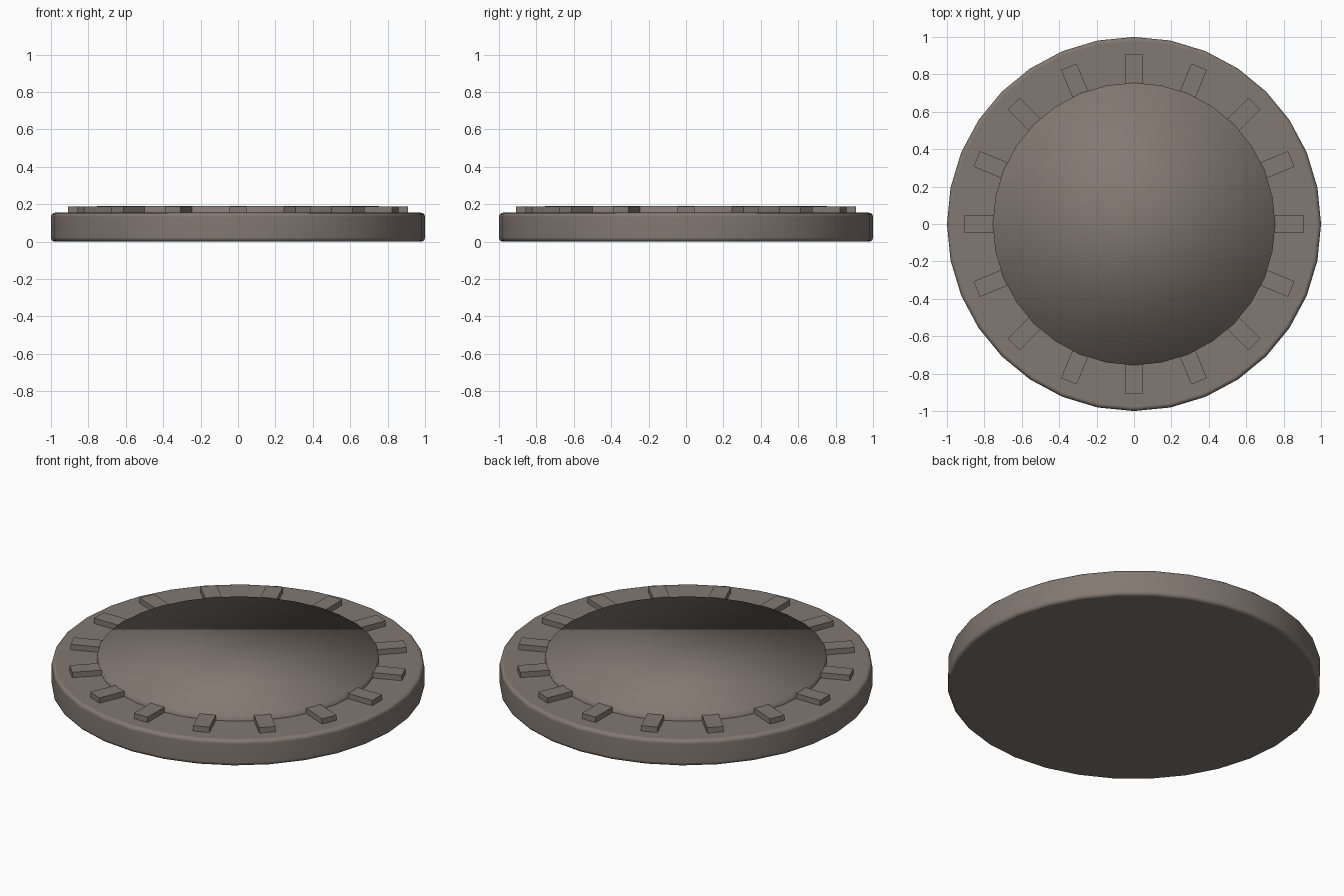
import bpy, math

if "Cube" in bpy.data.objects:
    bpy.data.objects.remove(bpy.data.objects["Cube"])

stone = bpy.data.materials.new("warm_grey_stone")
stone.diffuse_color = (0.225, 0.188, 0.165, 1.0)
stone.use_nodes = True
stone.node_tree.nodes["Principled BSDF"].inputs["Base Color"].default_value = stone.diffuse_color


def drum(name, radius, z0, z1):
    """32-sided, fully smooth-shaded cylinder between two heights."""
    bpy.ops.mesh.primitive_cylinder_add(vertices=32, radius=radius, depth=z1 - z0,
                                        location=(0, 0, (z0 + z1) / 2))
    ob = bpy.context.object
    ob.name = name
    ob.data.materials.append(stone)
    bpy.ops.object.shade_smooth()
    return ob


# Base plate with softly rounded rims and flat faces
base = drum("base_plate", 1.0, 0.0, 0.155)
bevel = base.modifiers.new("rounded_rim", 'BEVEL')
bevel.width = 0.022
bevel.segments = 3
bevel.limit_method = 'ANGLE'
bevel.angle_limit = math.radians(40)
base.modifiers.new("flat_faces", 'WEIGHTED_NORMAL')

# Raised centre disc, smooth over its edge so it shades like a dome
drum("centre_disc", 0.755, 0.10, 0.19)

# Ring of sixteen radial blocks around the disc
COUNT, INNER, OUTER, WIDTH = 16, 0.735, 0.91, 0.09
Z0, Z1 = 0.13, 0.187
for i in range(COUNT):
    a = 2 * math.pi * i / COUNT
    r = (INNER + OUTER) / 2
    bpy.ops.mesh.primitive_cube_add(size=1, rotation=(0, 0, a),
                                    location=(r * math.cos(a), r * math.sin(a), (Z0 + Z1) / 2))
    block = bpy.context.object
    block.name = f"rim_block_{i + 1}"
    block.scale = (OUTER - INNER, WIDTH, Z1 - Z0)
    block.data.materials.append(stone)
